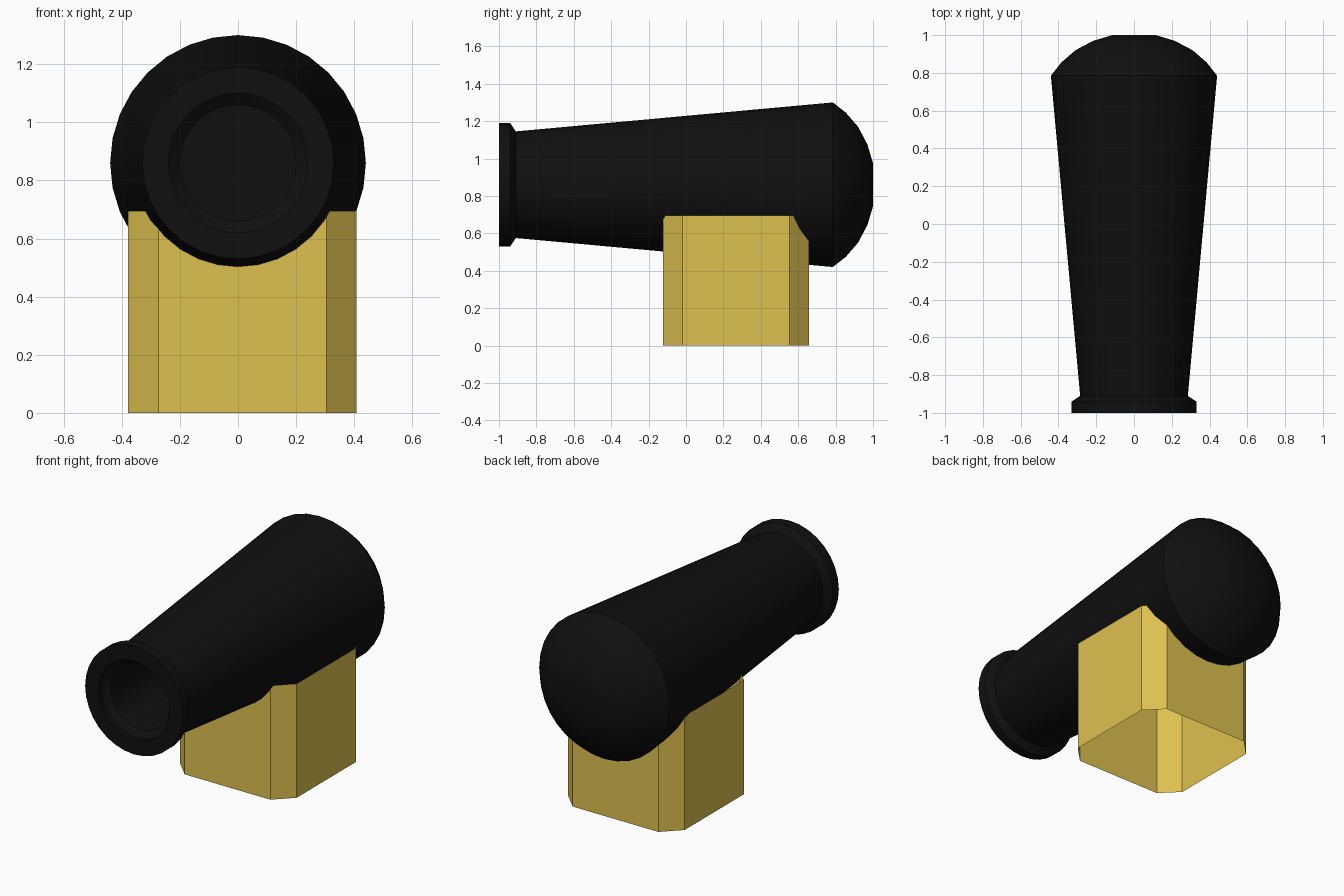
import bpy, bmesh, math

if "Cube" in bpy.data.objects:
    bpy.data.objects.remove(bpy.data.objects["Cube"])


def material(name, color):
    mat = bpy.data.materials.new(name)
    mat.diffuse_color = (*color, 1)
    mat.use_nodes = True
    mat.node_tree.nodes["Principled BSDF"].inputs["Base Color"].default_value = mat.diffuse_color
    return mat


def add_object(name, bm, mat):
    mesh = bpy.data.meshes.new(name)
    bm.to_mesh(mesh)
    bm.free()
    obj = bpy.data.objects.new(name, mesh)
    bpy.context.collection.objects.link(obj)
    mesh.materials.append(mat)
    return obj


black = material("black_iron", (0.005, 0.005, 0.005))
gold = material("gold_stand", (0.73, 0.53, 0.08))

# Barrel: (y, radius) profile from the bore floor, over the muzzle lip, to the domed breech
SIDES, AXIS_Z = 32, 0.86
profile = [(-0.40, 0.20), (-0.94, 0.20), (-0.97, 0.24), (-1.0, 0.24),
           (-1.0, 0.33), (-0.94, 0.33), (-0.91, 0.285), (0.785, 0.44),
           (0.855, 0.385), (0.92, 0.31), (0.97, 0.215), (1.0, 0.115)]
bm = bmesh.new()
rings = []
for y, r in profile:
    angles = [2 * math.pi * i / SIDES for i in range(SIDES)]
    rings.append([bm.verts.new((r * math.cos(a), y, AXIS_Z + r * math.sin(a))) for a in angles])
for a, b in zip(rings, rings[1:]):
    for i in range(SIDES):
        j = (i + 1) % SIDES
        bm.faces.new((a[i], a[j], b[j], b[i]))
bm.faces.new(rings[0])
bm.faces.new(rings[-1])
bmesh.ops.recalc_face_normals(bm, faces=bm.faces)
barrel = add_object("barrel", bm, black)
bpy.context.view_layer.objects.active = barrel
barrel.select_set(True)
bpy.ops.object.shade_smooth_by_angle(angle=math.radians(30))

# Stand: square wall with cut corners, open at top and bottom
x0, x1, y0, y1, cut, top = -0.378, 0.408, -0.122, 0.657, 0.104, 0.695
outline = [(x0 + cut, y0), (x1 - cut, y0), (x1, y0 + cut), (x1, y1 - cut),
           (x1 - cut, y1), (x0 + cut, y1), (x0, y1 - cut), (x0, y0 + cut)]
bm = bmesh.new()
low = [bm.verts.new((x, y, 0)) for x, y in outline]
high = [bm.verts.new((x, y, top)) for x, y in outline]
for i in range(8):
    j = (i + 1) % 8
    bm.faces.new((low[i], low[j], high[j], high[i]))
add_object("stand", bm, gold)
